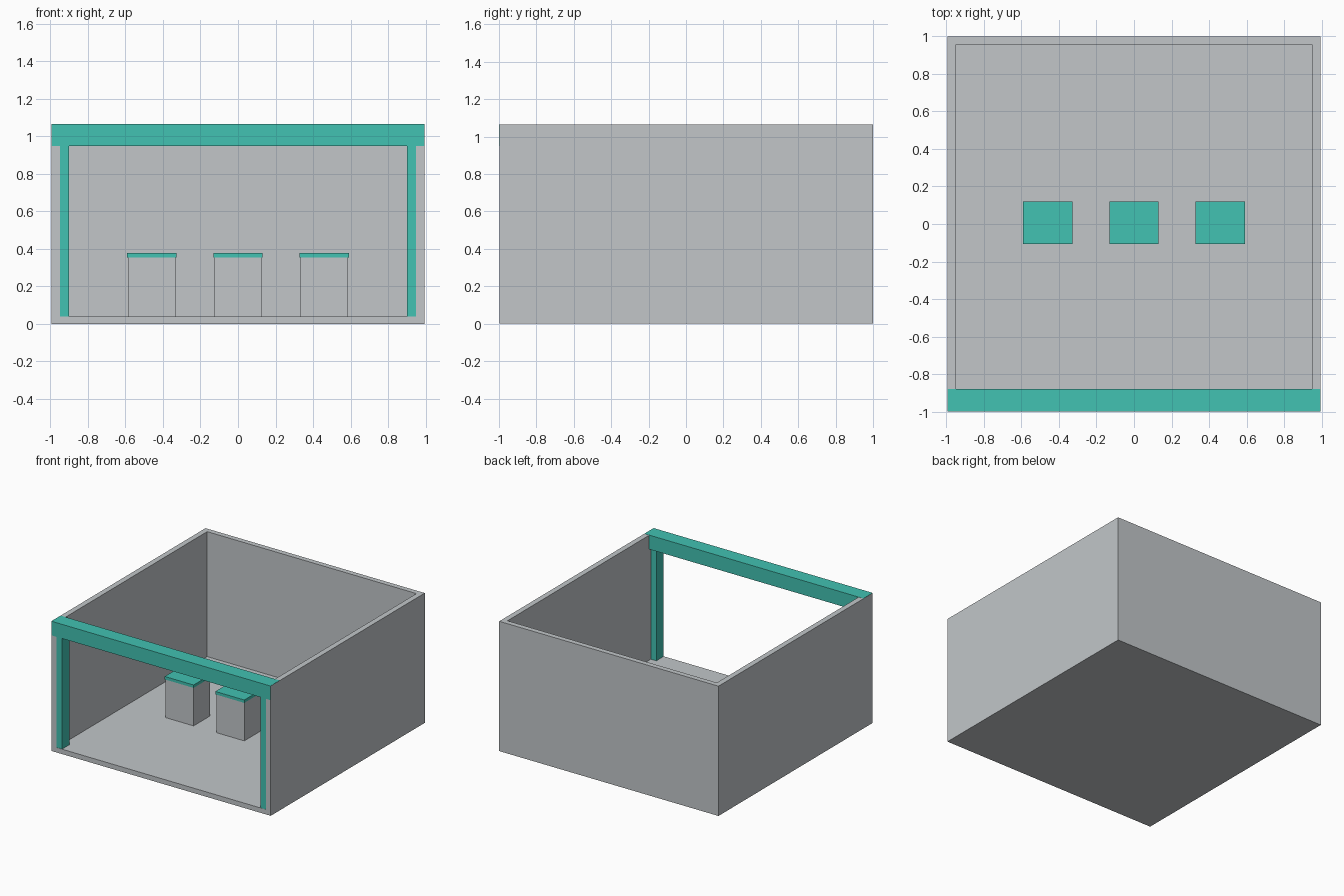
import bpy, bmesh

if "Cube" in bpy.data.objects:
    bpy.data.objects.remove(bpy.data.objects["Cube"])


def material(name, rgb):
    m = bpy.data.materials.new(name)
    m.diffuse_color = (*rgb, 1.0)
    m.use_nodes = True
    m.node_tree.nodes["Principled BSDF"].inputs["Base Color"].default_value = m.diffuse_color
    return m


GREY = material("light_grey", (0.539, 0.565, 0.584))
TEAL = material("teal", (0.054, 0.539, 0.445))


def prism(name, outline, z0, z1, mat):
    """Extrude a flat outline from z0 up to z1."""
    bm = bmesh.new()
    face = bm.faces.new([bm.verts.new((x, y, z0)) for x, y in outline])
    up = bmesh.ops.extrude_face_region(bm, geom=[face])["geom"]
    bmesh.ops.translate(bm, vec=(0, 0, z1 - z0),
                        verts=[v for v in up if isinstance(v, bmesh.types.BMVert)])
    bmesh.ops.recalc_face_normals(bm, faces=bm.faces)
    mesh = bpy.data.meshes.new(name)
    bm.to_mesh(mesh)
    bm.free()
    mesh.materials.append(mat)
    obj = bpy.data.objects.new(name, mesh)
    bpy.context.collection.objects.link(obj)
    return obj


def box(name, x0, x1, y0, y1, z0, z1, mat):
    return prism(name, [(x0, y0), (x1, y0), (x1, y1), (x0, y1)], z0, z1, mat)


W, FRONT, BACK, H = 0.995, -0.997, 1.0, 1.065   # outer half width, ends, height
IN_W, IN_BACK = 0.95, 0.957                     # inner faces of the walls
FLOOR = 0.04

# Room shell: U-shaped walls open at the front, with a floor slab between
prism("walls", [(-W, FRONT), (-IN_W, FRONT), (-IN_W, IN_BACK), (IN_W, IN_BACK),
                (IN_W, FRONT), (W, FRONT), (W, BACK), (-W, BACK)], 0, H, GREY)
box("floor", -IN_W, IN_W, FRONT, IN_BACK, 0, FLOOR, GREY)

# Entrance frame: header beam and two posts
box("header_beam", -W + 0.001, W - 0.001, -1.0, -0.88, 0.95, H + 0.001, TEAL)
for side, name in ((-1, "left_post"), (1, "right_post")):
    xs = sorted((side * 0.90, side * 0.97))
    box(name, *xs, -0.995, -0.90, 0.03, 0.96, TEAL)

# Three display stands with coloured tops
for i, cx in enumerate((-0.46, 0.0, 0.46), 1):
    box(f"stand_body_{i}", cx - 0.127, cx + 0.127, -0.10, 0.114, FLOOR, 0.355, GREY)
    box(f"stand_top_{i}", cx - 0.131, cx + 0.131, -0.106, 0.12, 0.355, 0.379, TEAL)
